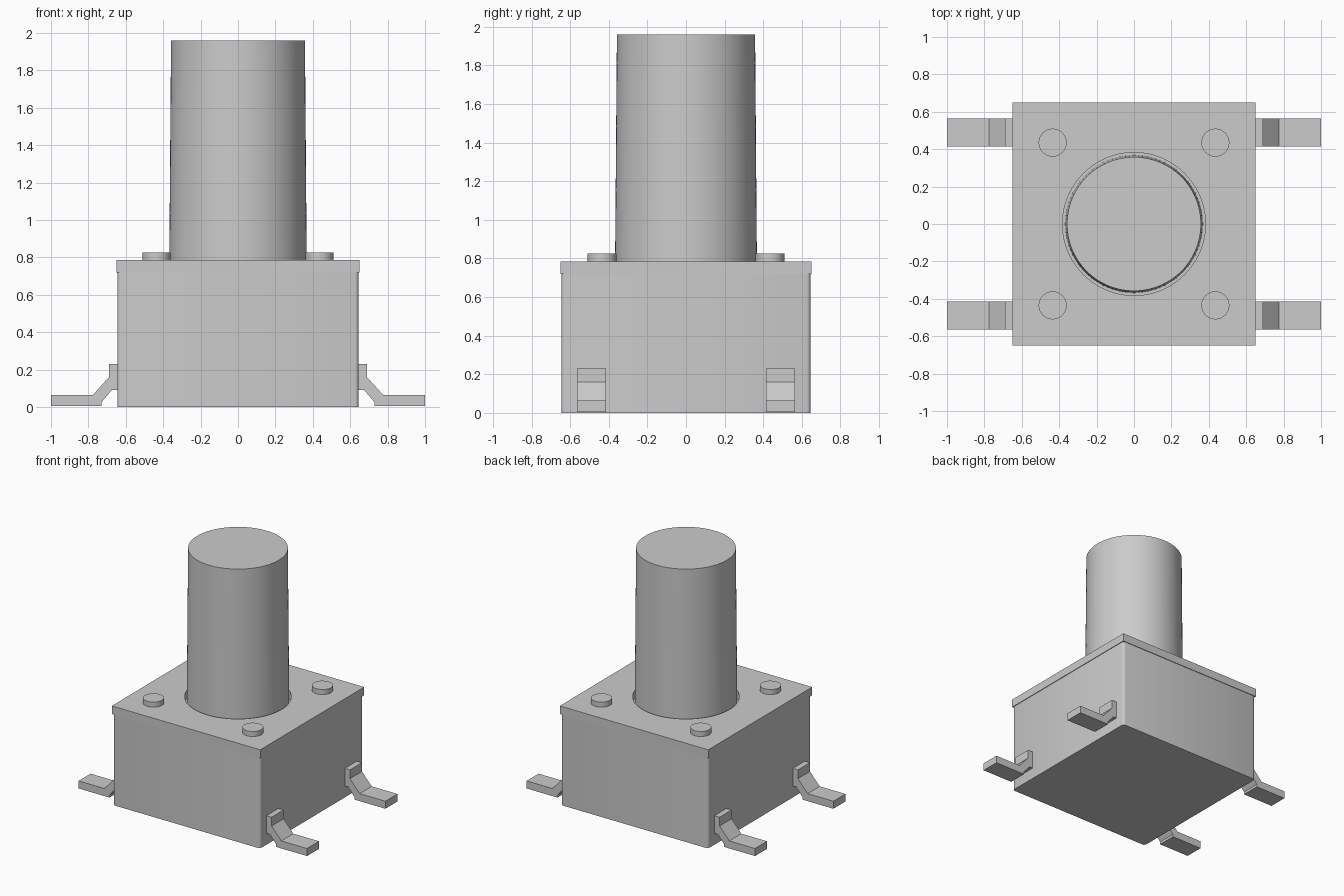
import bpy
import bmesh

if "Cube" in bpy.data.objects:
    bpy.data.objects.remove(bpy.data.objects["Cube"])

grey = bpy.data.materials.new("plain grey")
grey.use_nodes = True
grey.diffuse_color = (0.6, 0.6, 0.6, 1)
grey.node_tree.nodes["Principled BSDF"].inputs["Base Color"].default_value = (0.6, 0.6, 0.6, 1)


def add_object(name, bm):
    bmesh.ops.recalc_face_normals(bm, faces=bm.faces)
    mesh = bpy.data.meshes.new(name)
    bm.to_mesh(mesh)
    bm.free()
    mesh.materials.append(grey)
    obj = bpy.data.objects.new(name, mesh)
    bpy.context.collection.objects.link(obj)
    return obj


def activate(obj):
    bpy.ops.object.select_all(action="DESELECT")
    obj.select_set(True)
    bpy.context.view_layer.objects.active = obj


def smooth(obj):
    activate(obj)
    bpy.ops.object.shade_smooth_by_angle(angle=0.6)


def box(name, half, z0, z1, bevel=0):
    bm = bmesh.new()
    bmesh.ops.create_cube(bm, size=1)
    for v in bm.verts:
        v.co = (v.co.x * half * 2, v.co.y * half * 2, z1 if v.co.z > 0 else z0)
    if bevel:
        upright = [e for e in bm.edges if abs(e.verts[0].co.z - e.verts[1].co.z) > 0.01]
        bmesh.ops.bevel(bm, geom=upright, offset=bevel, segments=3,
                        profile=0.5, affect="EDGES")
    return add_object(name, bm)


def cylinder(name, x, y, z0, z1, r0, r1, sides):
    bm = bmesh.new()
    bmesh.ops.create_cone(bm, cap_ends=True, segments=sides,
                          radius1=r0, radius2=r1, depth=z1 - z0)
    bmesh.ops.translate(bm, verts=bm.verts, vec=(x, y, (z0 + z1) / 2))
    obj = add_object(name, bm)
    smooth(obj)
    return obj


def leg(name, side, y, width=0.15):
    # Gull-wing strip: upright tab, slanted bend, flat foot
    profile = [(0.64, 0.23), (0.69, 0.23), (0.69, 0.16), (0.775, 0.065),
               (1, 0.065), (1, 0.005), (0.73, 0.005), (0.73, 0.025),
               (0.675, 0.09), (0.64, 0.09)]
    bm = bmesh.new()
    face = bm.faces.new([bm.verts.new((side * x, y - width / 2, z)) for x, z in profile])
    grown = bmesh.ops.extrude_face_region(bm, geom=[face])
    moved = [g for g in grown["geom"] if isinstance(g, bmesh.types.BMVert)]
    bmesh.ops.translate(bm, verts=moved, vec=(0, width, 0))
    return add_object(name, bm)


# Housing with softened corners, under a sharp cover plate
LID = 0.72
smooth(box("housing", 0.645, 0, LID, 0.02))
cover = box("cover_plate", 0.65, LID, 0.785)

# Round opening in the cover
cutter = cylinder("opening_cutter", 0, 0, LID - 0.1, 0.9, 0.382, 0.382, 96)
cutter.hide_render = True
cut = cover.modifiers.new("opening", "BOOLEAN")
cut.object = cutter
cut.solver = "EXACT"
activate(cover)
bpy.ops.object.modifier_apply(modifier=cut.name)
bpy.data.objects.remove(cutter)
smooth(cover)

# Tapered plunger
cylinder("plunger", 0, 0, LID - 0.02, 1.96, 0.368, 0.358, 96)

# Rivets and legs at the four corners
for sx, side in ((1, "left"), (-1, "right")):
    for sy, end in ((1, "back"), (-1, "front")):
        cylinder(f"rivet_{end}_{side}", sx * 0.435, sy * 0.435, 0.77, 0.825, 0.075, 0.075, 32)
        leg(f"leg_{end}_{side}", sx, sy * 0.49)
